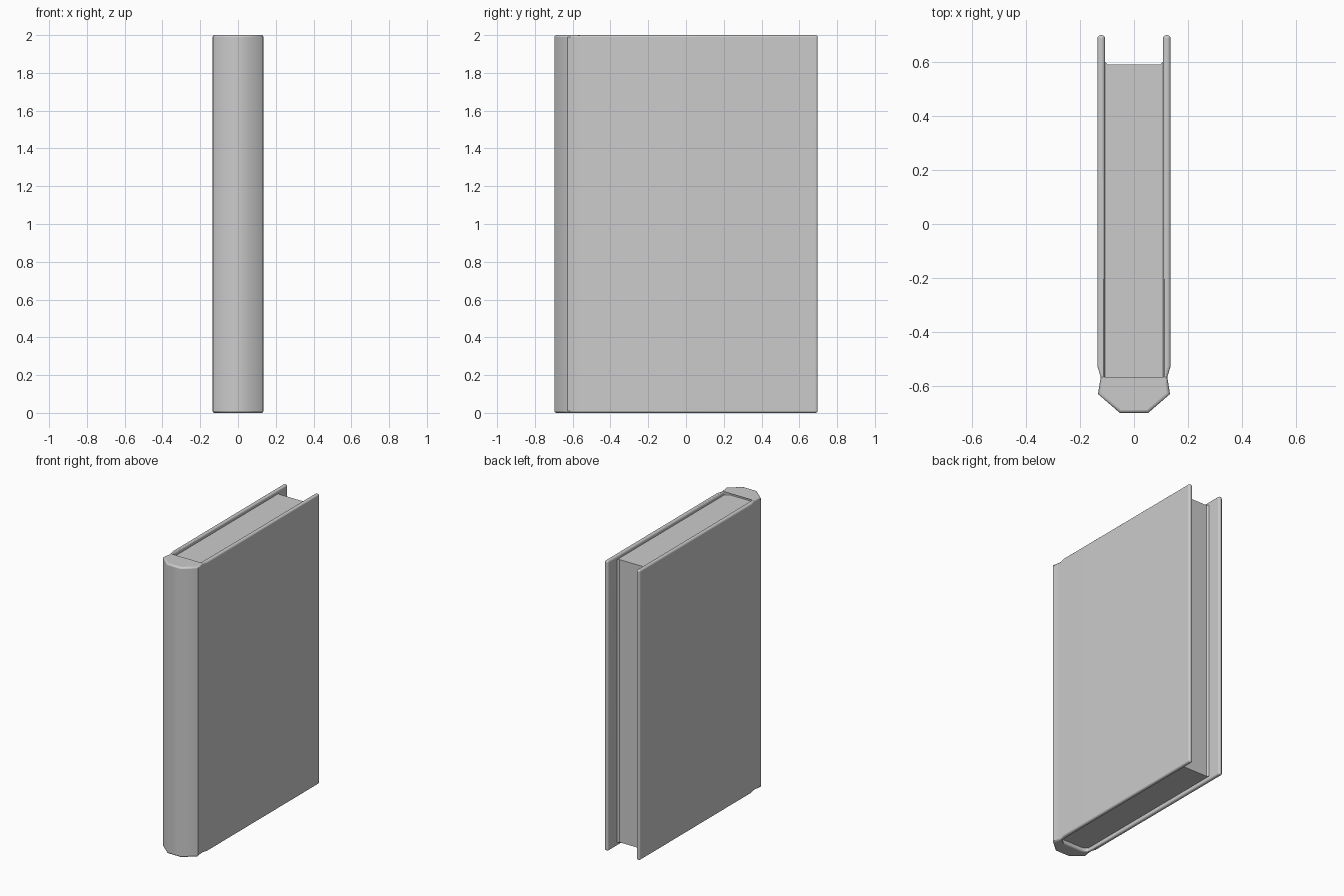
import bpy, bmesh, math

if "Cube" in bpy.data.objects:
    bpy.data.objects.remove(bpy.data.objects["Cube"])


def mirrored(half):
    """Close a right-hand half profile by mirroring it across x = 0."""
    return half + [(-x, y) for x, y in reversed(half)]


def extrude_profile(name, points, z0, z1):
    bm = bmesh.new()
    face = bm.faces.new([bm.verts.new((x, y, z0)) for x, y in points])
    ext = bmesh.ops.extrude_face_region(bm, geom=[face])
    verts = [g for g in ext["geom"] if isinstance(g, bmesh.types.BMVert)]
    bmesh.ops.translate(bm, verts=verts, vec=(0, 0, z1 - z0))
    bmesh.ops.recalc_face_normals(bm, faces=bm.faces[:])
    mesh = bpy.data.meshes.new(name)
    bm.to_mesh(mesh)
    bm.free()
    obj = bpy.data.objects.new(name, mesh)
    bpy.context.collection.objects.link(obj)
    return obj


def shade(obj, degrees):
    bpy.ops.object.select_all(action='DESELECT')
    obj.select_set(True)
    bpy.context.view_layer.objects.active = obj
    bpy.ops.object.shade_smooth_by_angle(angle=math.radians(degrees))


# Cover: two boards, hinge grooves and a faceted spine in one profile
cover_half = [
    (0.053, -0.697), (0.133, -0.628), (0.123, -0.565), (0.135, -0.526),
    (0.135, 0.697), (0.107, 0.697), (0.107, -0.576), (0.07, -0.59),
]
cover = extrude_profile("cover", mirrored(cover_half), 0.0, 2.0)
shade(cover, 50)
bevel = cover.modifiers.new("rounded_rims", 'BEVEL')
bevel.width = 0.011
bevel.segments = 3
bevel.limit_method = 'ANGLE'
bevel.angle_limit = math.radians(60)
cover.modifiers.new("flat_boards", 'WEIGHTED_NORMAL').keep_sharp = True

# Page block: inset from the rims, tucked slightly into the cover
pages_half = [
    (0.072, -0.594), (0.112, -0.579), (0.112, 0.603), (0.107, 0.599),
    (0.096, 0.589),
]
pages = extrude_profile("pages", mirrored(pages_half), 0.025, 1.975)
shade(pages, 30)
